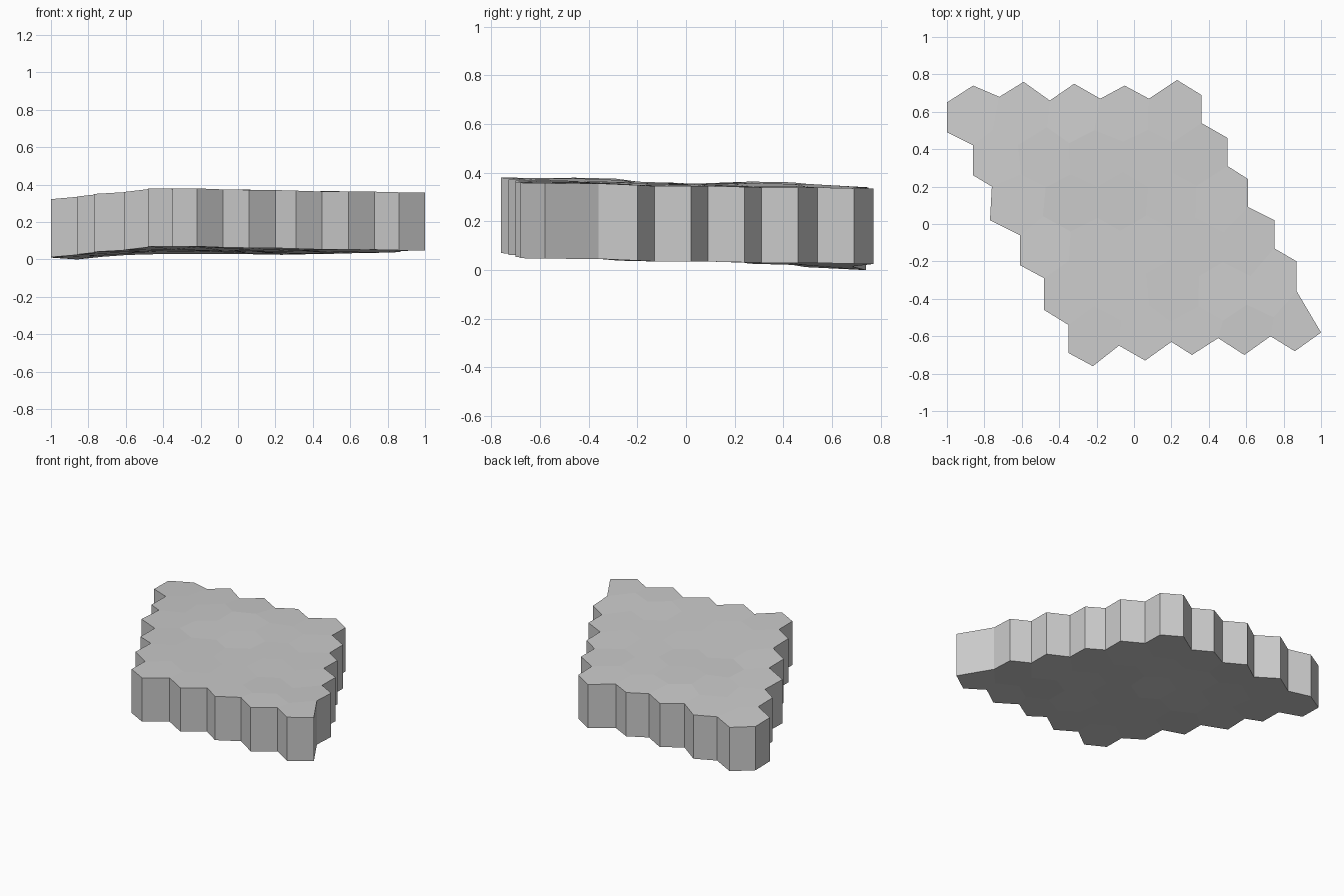
import bpy
import bmesh
import math
import random
from mathutils import Vector

random.seed(4)
cube = bpy.data.objects.get("Cube")
if cube:
    bpy.data.objects.remove(cube, do_unlink=True)

ROWS, COLS = 6, 5
RADIUS = 0.157
THICKNESS = 0.31

# Irregular rim of the patch, listed side by side
LEFT_RIM = [(-1, .65), (-1, .49), (-.86, .42), (-.86, .26), (-.76, .2), (-.77, .02),
            (-.61, -.06), (-.61, -.22), (-.48, -.29), (-.48, -.46), (-.35, -.54), (-.35, -.69)]
FRONT_RIM = [(-.22, -.76), (-.08, -.65), (.06, -.73), (.2, -.63), (.31, -.7),
             (.45, -.61), (.59, -.7), (.73, -.6), (.86, -.68)]
RIGHT_RIM = [(1, -.58), (.99, -.43), (.87, -.36), (.87, -.2), (.75, -.13), (.75, .02),
             (.61, .09), (.61, .24), (.5, .31), (.5, .46), (.36, .54), (.36, .69)]
BACK_RIM = [(.23, .77), (.08, .67), (-.05, .74), (-.18, .67), (-.32, .75),
            (-.45, .66), (-.59, .76), (-.72, .68), (-.86, .74)]
RIM = LEFT_RIM + FRONT_RIM + RIGHT_RIM + BACK_RIM

# Gentle undulation of the underside: x, y, height
RELIEF = [(-1, .6, .01), (-.86, .74, 0), (-.6, .75, .024), (-.2, .7, .03), (.23, .77, .025),
          (.5, .4, .03), (.75, 0, .035), (1, -.5, .047), (.6, -.65, .053), (.06, -.7, .062),
          (-.25, -.7, .07), (-.48, -.4, .07), (-.61, -.15, .05), (-.77, .1, .04),
          (-.86, .35, .025), (0, 0, .045), (-.3, .4, .053)]


def make_material(name, colour):
    mat = bpy.data.materials.new(name)
    mat.use_nodes = True
    mat.diffuse_color = colour
    mat.node_tree.nodes["Principled BSDF"].inputs["Base Color"].default_value = colour
    return mat


def relief_height(x, y):
    """Blend the relief samples by inverse distance."""
    total = weight_sum = 0.0
    for sx, sy, height in RELIEF:
        weight = 1.0 / (math.hypot(x - sx, y - sy) + 0.001) ** 3
        total += weight * height
        weight_sum += weight
    return total / weight_sum


def add_hexagon(bm, shared, centre_x, centre_y):
    """Add one hexagon, reusing corners of its neighbours."""
    corners = []
    for i in range(6):
        angle = math.radians(60 * i + 30)
        x = centre_x + RADIUS * math.cos(angle)
        y = centre_y + RADIUS * math.sin(angle)
        key = (round(x * 50), round(y * 50))
        near = [v for v in shared if math.hypot(v.co.x - x, v.co.y - y) < RADIUS / 4]
        if near:
            corners.append(near[0])
        else:
            vert = bm.verts.new((x, y, 0))
            shared.append(vert)
            corners.append(vert)
    bm.faces.new(corners)


# Underside: a slanted sheet of hexagons
bm = bmesh.new()
shared = []
width = RADIUS * math.sqrt(3)
for row in range(ROWS):
    for col in range(COLS):
        x = (col - (COLS - 1) / 2 + (row - (ROWS - 1) / 2) / 2) * width
        y = ((ROWS - 1) / 2 - row) * RADIUS * 1.5
        add_hexagon(bm, shared, x, y)

# Fit the rim, loosen the inner corners, then add the relief
for vert in bm.verts:
    if vert.is_boundary:
        vert.co.x, vert.co.y = min(
            RIM, key=lambda p: math.hypot(p[0] - vert.co.x, p[1] - vert.co.y))
    else:
        vert.co.x += random.uniform(-.012, .012)
        vert.co.y += random.uniform(-.012, .012)
    vert.co.z = relief_height(vert.co.x, vert.co.y)
    if not vert.is_boundary:
        vert.co.z += random.uniform(-.004, .004)

# Top sheet and the walls joining it to the underside
rim_edges = [e for e in bm.edges if e.is_boundary]
copy = bmesh.ops.duplicate(bm, geom=bm.verts[:] + bm.edges[:] + bm.faces[:])
upper = copy["vert_map"]
for vert in [g for g in copy["geom"] if isinstance(g, bmesh.types.BMVert)]:
    vert.co += Vector((0, 0, THICKNESS))
for edge in rim_edges:
    a, b = edge.verts
    bm.faces.new((a, b, upper[b], upper[a]))
bmesh.ops.recalc_face_normals(bm, faces=bm.faces[:])

mesh = bpy.data.meshes.new("hexagon_slab")
bm.to_mesh(mesh)
bm.free()
mesh.materials.append(make_material("stone_grey", (0.6, 0.6, 0.6, 1)))
slab = bpy.data.objects.new("hexagon_slab", mesh)
bpy.context.collection.objects.link(slab)
